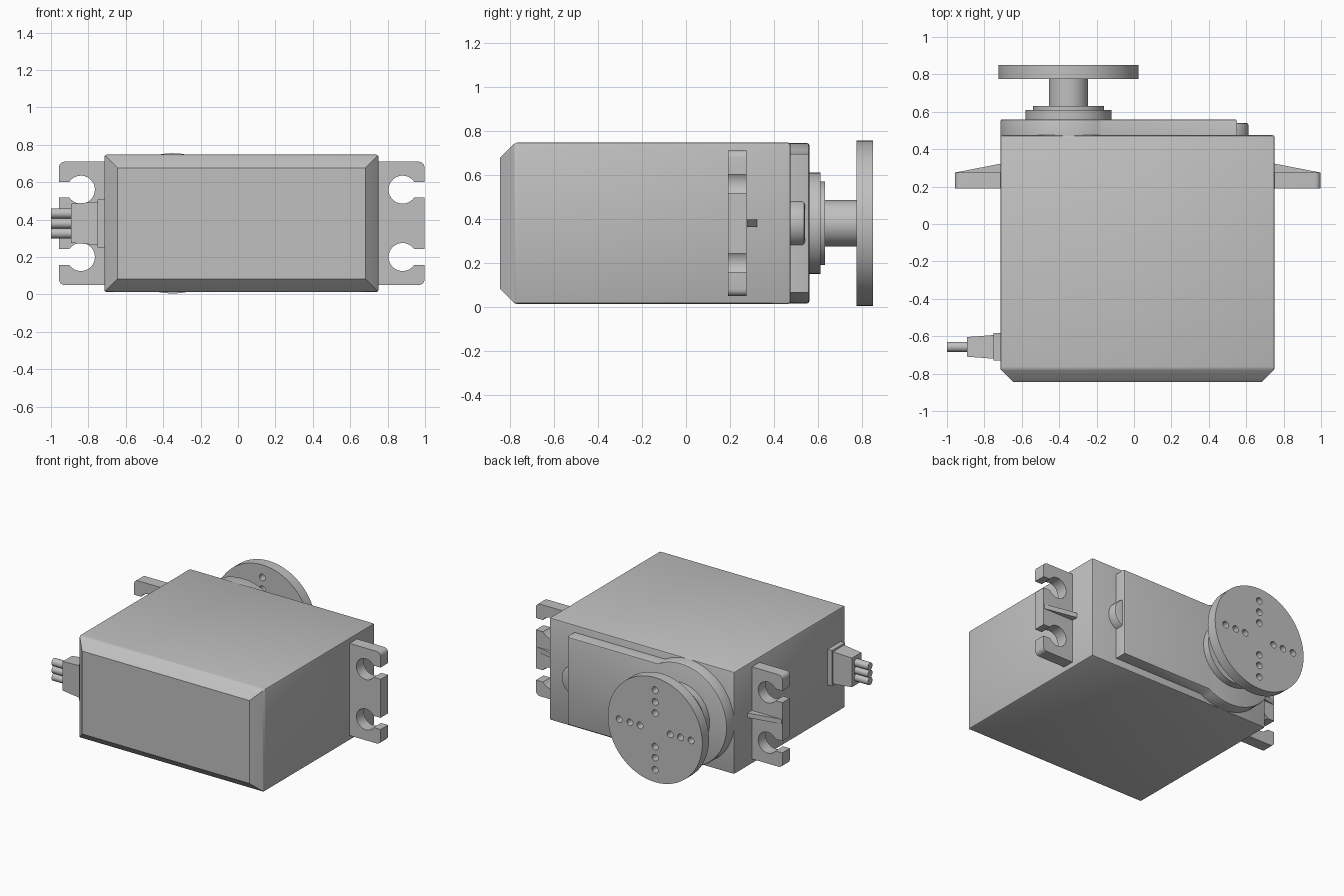
import bpy, bmesh
from math import sin, cos, pi, asin, sqrt, atan2
from mathutils import Matrix, Vector

if "Cube" in bpy.data.objects:
    bpy.data.objects.remove(bpy.data.objects["Cube"])

grey = bpy.data.materials.new("plain_grey")
grey.use_nodes = True
GREY = (0.53, 0.53, 0.53, 1)
grey.diffuse_color = GREY
grey.node_tree.nodes["Principled BSDF"].inputs["Base Color"].default_value = GREY

MID_Z = 0.38
SHAFT_X = -0.35


def finish(bm, name, smooth=True):
    bmesh.ops.recalc_face_normals(bm, faces=bm.faces[:])
    mesh = bpy.data.meshes.new(name)
    bm.to_mesh(mesh)
    bm.free()
    mesh.materials.append(grey)
    ob = bpy.data.objects.new(name, mesh)
    bpy.context.collection.objects.link(ob)
    if smooth:
        bpy.ops.object.select_all(action="DESELECT")
        ob.select_set(True)
        bpy.context.view_layer.objects.active = ob
        bpy.ops.object.shade_smooth_by_angle(angle=pi / 6)
    return ob


def box_bm(x0, x1, y0, y1, z0, z1):
    bm = bmesh.new()
    bmesh.ops.create_cube(bm, size=1)
    for v in bm.verts:
        v.co = Vector((x1 if v.co.x > 0 else x0, y1 if v.co.y > 0 else y0,
                       z1 if v.co.z > 0 else z0))
    return bm


def bevel(bm, edges, width, segments):
    bmesh.ops.bevel(bm, geom=edges, offset=width, segments=segments,
                    profile=0.5, affect="EDGES", clamp_overlap=True)


def prism(points, y0, y1):
    """Closed x-z outline pushed along y."""
    bm = bmesh.new()
    face = bm.faces.new([bm.verts.new((x, y0, z)) for x, z in points])
    new = bmesh.ops.extrude_face_region(bm, geom=[face])["geom"]
    bmesh.ops.translate(bm, vec=(0, y1 - y0, 0),
                        verts=[v for v in new if isinstance(v, bmesh.types.BMVert)])
    return bm


def arc(cx, cz, r, a0, a1, n):
    return [(cx + r * cos(a0 + (a1 - a0) * i / n), cz + r * sin(a0 + (a1 - a0) * i / n))
            for i in range(n + 1)]


def disc(x, z, r, y0, y1, n=48):
    return prism(arc(x, z, r, 0, 2 * pi, n)[:-1], y0, y1)


# Main case: chamfered front, slightly rounded other edges
bm = box_bm(-0.715, 0.752, -0.845, 0.475, 0.013, 0.747)
bevel(bm, [e for e in bm.edges if all(v.co.y < -0.8 for v in e.verts)], 0.07, 1)
bevel(bm, [e for e in bm.edges if min(v.co.y for v in e.verts) > -0.8
           or abs(e.verts[0].co.y - e.verts[1].co.y) > 0.5], 0.012, 2)
finish(bm, "main_case")

# Gear cover: round end around the shaft and a narrower straight end
R, HALF, END = 0.364, 0.315, 0.55
a = asin(HALF / R)
outline = arc(SHAFT_X, MID_Z, R, a, 2 * pi - a, 48)
outline += [(END, MID_Z - HALF), (END, MID_Z + HALF)]
bm = prism(outline, 0.465, 0.56)
bevel(bm, [e for e in bm.edges if all(v.co.y > 0.55 for v in e.verts)], 0.01, 2)
finish(bm, "gear_cover")

# Small round tab at the end of the cover
bm = disc(0.505, MID_Z, 0.108, 0.465, 0.54, 32)
bevel(bm, [e for e in bm.edges if all(v.co.y > 0.53 for v in e.verts)], 0.012, 2)
finish(bm, "cover_tab")

# Output shaft
finish(disc(SHAFT_X, MID_Z, 0.23, 0.55, 0.61), "lower_collar")
finish(disc(SHAFT_X, MID_Z, 0.19, 0.60, 0.632), "upper_collar")
finish(disc(SHAFT_X, MID_Z, 0.105, 0.62, 0.78), "output_shaft")

# Round horn with four rows of through holes
horn = finish(disc(SHAFT_X, MID_Z, 0.375, 0.775, 0.85, 64), "round_horn", False)
bm = bmesh.new()
for arm in range(4):
    for d in (0.12, 0.20, 0.285):
        turn = Matrix.Translation((SHAFT_X + d * cos(arm * pi / 2), 0.81,
                                   MID_Z + d * sin(arm * pi / 2)))
        bmesh.ops.create_cone(bm, cap_ends=True, segments=16, radius1=0.024, radius2=0.024,
                              depth=0.2, matrix=turn @ Matrix.Rotation(pi / 2, 4, "X"))
cutter = finish(bm, "horn_hole_cutter", False)
cutter.hide_render = True
mod = horn.modifiers.new("holes", "BOOLEAN")
mod.operation, mod.object, mod.solver = "DIFFERENCE", cutter, "EXACT"
bpy.ops.object.select_all(action="DESELECT")
horn.select_set(True)
bpy.context.view_layer.objects.active = horn
bpy.ops.object.modifier_apply(modifier="holes")
bpy.data.objects.remove(cutter)
bpy.ops.object.shade_smooth_by_angle(angle=pi / 6)


# Mounting ears with two open slots, and a wedge rib on the back
def ear(name, side, inner, hole, outer):
    r, half, dz = 0.075, 0.042, 0.18
    a = asin(half / r)
    top = [(outer, dz - half)]
    top += arc(hole, dz, r, -a, a - 2 * pi, 24)
    top += [(outer, dz + half)]
    top += arc(outer - 0.03, 0.30, 0.03, 0, pi / 2, 5)
    top += [(inner, 0.33)]
    pts = top + [(x, -z) for x, z in reversed(top)]
    finish(prism([(side * x, MID_Z + z) for x, z in pts], 0.19, 0.275), name + "_ear")

    bm = box_bm(inner, outer - 0.005, 0.26, 0.325, MID_Z - 0.017, MID_Z + 0.017)
    for v in bm.verts:
        if v.co.x > inner + 0.1 and v.co.y > 0.3:
            v.co.y = 0.276
        v.co.x *= side
    finish(bm, name + "_ear_rib", False)


ear("left", 1, 0.74, 0.88, 0.997)
ear("right", -1, 0.70, 0.84, 0.957)

# Cable exit: flange, tapered boot and three wires
WIRE_Y = -0.657
finish(box_bm(-0.75, -0.70, WIRE_Y - 0.073, WIRE_Y + 0.073, 0.252, 0.508),
       "cable_flange", False)
bm = box_bm(-0.893, -0.74, WIRE_Y - 0.064, WIRE_Y + 0.064, 0.264, 0.496)
for v in bm.verts:
    if v.co.x < -0.8:
        v.co.y = WIRE_Y + (v.co.y - WIRE_Y) * 0.82
        v.co.z = MID_Z + (v.co.z - MID_Z) * 0.9
finish(bm, "cable_boot", False)
for i in (-1, 0, 1):
    bm = bmesh.new()
    place = Matrix.Translation((-0.94, WIRE_Y, MID_Z + i * 0.053))
    bmesh.ops.create_cone(bm, cap_ends=True, segments=20, radius1=0.027, radius2=0.027,
                          depth=0.12, matrix=place @ Matrix.Rotation(pi / 2, 4, "Y"))
    finish(bm, "wire_%d" % (i + 2))
